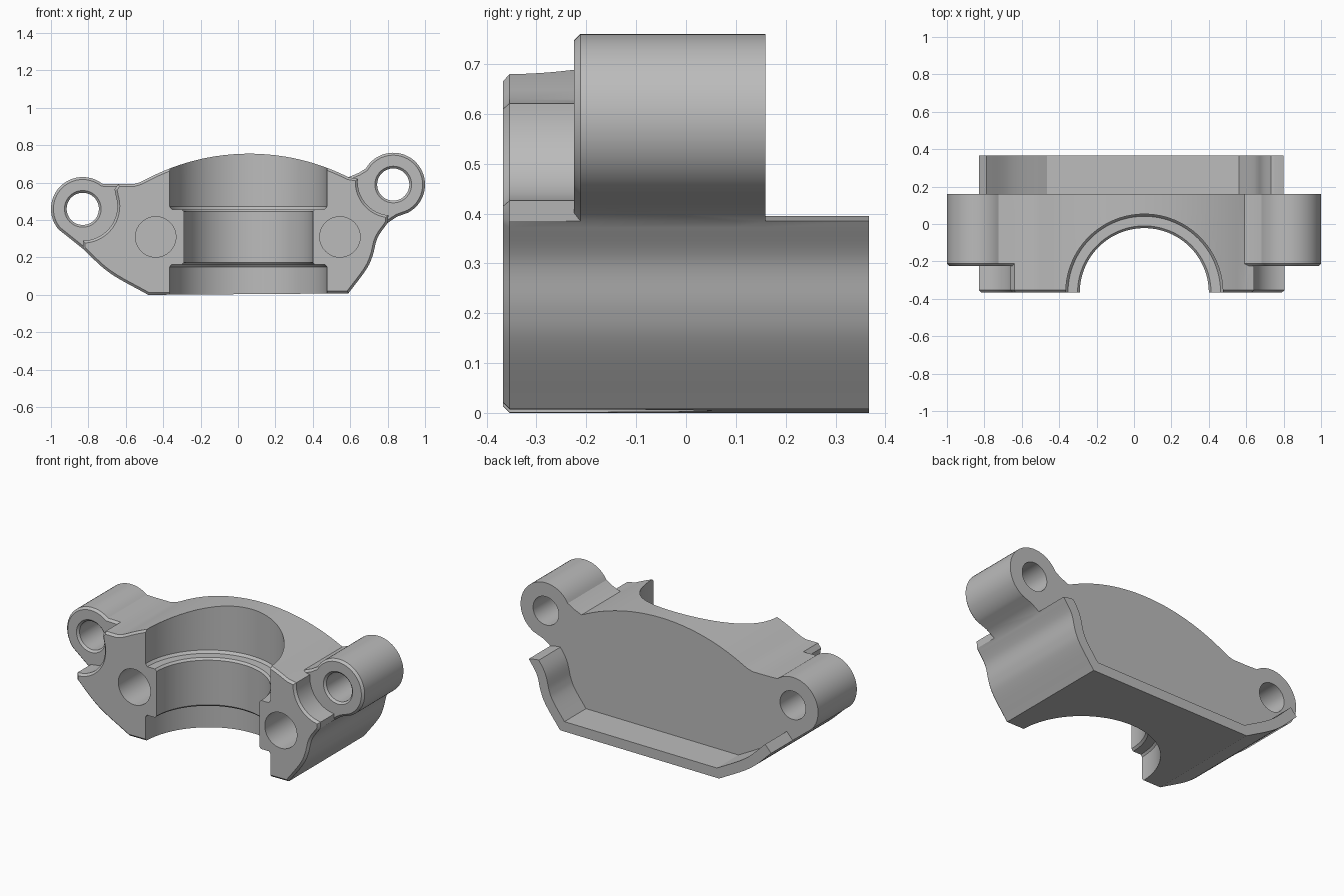
import bpy, bmesh
from math import sin, cos, radians, pi
from mathutils import Vector

if "Cube" in bpy.data.objects:
    bpy.data.objects.remove(bpy.data.objects["Cube"])

grey = bpy.data.materials.new("machined_grey")
grey.use_nodes = True
grey.diffuse_color = (0.5, 0.5, 0.5, 1)
grey.node_tree.nodes["Principled BSDF"].inputs["Base Color"].default_value = grey.diffuse_color


def arc(cx, cz, r, a0, a1, n):
    steps = [radians(a0 + (a1 - a0) * i / n) for i in range(n + 1)]
    return [(cx + r * cos(a), cz + r * sin(a)) for a in steps]


def spline(pts, n=6):
    """Smooth curve through the points (Catmull-Rom)."""
    p = [Vector(q) for q in pts]
    p = [2 * p[0] - p[1]] + p + [2 * p[-1] - p[-2]]
    out = []
    for a, b, c, d in zip(p, p[1:], p[2:], p[3:]):
        for i in range(n):
            t = i / n
            out.append(tuple(0.5 * (2 * b + (c - a) * t + (2 * a - 5 * b + 4 * c - d) * t * t
                                    + (3 * b - a - 3 * c + d) * t ** 3)))
    return out + [tuple(p[-2])]


def offset(pts, d, closed=True):
    """Shift an anticlockwise outline inwards with mitred corners."""
    out, n = [], len(pts)
    for i in range(n):
        here = Vector(pts[i])
        prev, nxt = Vector(pts[i - 1]), Vector(pts[(i + 1) % n])
        u, v = (here - prev).normalized(), (nxt - here).normalized()
        if not closed and i == 0:
            u = v
        if not closed and i == n - 1:
            v = u
        m = Vector((-u.y - v.y, u.x + v.x))
        m *= 2 * d / max(m.length_squared, 1.0)
        out.append(tuple(here + m))
    return out


def skin(name, rings):
    """Closed solid from matching rings of 3D points."""
    bm = bmesh.new()
    vs = [[bm.verts.new(p) for p in ring] for ring in rings]
    n = len(vs[0])
    for a, b in zip(vs, vs[1:]):
        for i in range(n):
            j = (i + 1) % n
            bm.faces.new((a[i], a[j], b[j], b[i]))
    bm.faces.new(vs[0])
    bm.faces.new(vs[-1])
    bmesh.ops.recalc_face_normals(bm, faces=bm.faces[:])
    me = bpy.data.meshes.new(name)
    bm.to_mesh(me)
    bm.free()
    me.materials.append(grey)
    ob = bpy.data.objects.new(name, me)
    bpy.context.collection.objects.link(ob)
    return ob


def prism(name, pts, y0, y1, chamfer=0.0):
    def ring(outline, y):
        return [(x, y, z) for x, z in outline]
    rings = [ring(pts, y0), ring(pts, y1)]
    if chamfer:
        rings = [ring(offset(pts, chamfer), y0), ring(pts, y0 + chamfer), ring(pts, y1)]
    return skin(name, rings)


def lathe(name, profile, place, n=64):
    """Turned solid: profile of (radius, height); place maps local to world."""
    turn = [2 * pi * i / n for i in range(n)]
    return skin(name, [[place(r * cos(a), r * sin(a), h) for a in turn] for r, h in profile])


def combine(target, other, operation):
    mod = target.modifiers.new(other.name, "BOOLEAN")
    mod.operation, mod.solver, mod.object = operation, "EXACT", other
    bpy.ops.object.select_all(action="DESELECT")
    bpy.context.view_layer.objects.active = target
    target.select_set(True)
    bpy.ops.object.modifier_apply(modifier=mod.name)
    bpy.data.objects.remove(other)


FRONT, STEP, BACK, END = -0.367, -0.225, 0.16, 0.367
EARS = [(-0.83, 0.46), (0.83, 0.59)]
EAR_R, BEVEL = 0.17, 0.013

# Outline pieces shared by the body, the front block and the rear lip
left_flank = spline([(-0.83, 0.247), (-0.687, 0.118), (-0.48, 0.0)])
right_flank = spline([(0.59, 0.008), (0.685, 0.135), (0.72, 0.21), (0.746, 0.305), (0.8, 0.385)])
crest = arc(0.06, -0.425, 1.18, 63.3, 118.3, 28)
shoulder = [(-0.53, 0.6), (-0.56, 0.592)]

# Body with both bolt ears
outline = (left_flank + right_flank + [(0.85, 0.418)]
           + arc(*EARS[1], EAR_R, -62, 150, 36) + [(0.645, 0.652)]
           + crest + shoulder + [(-0.66, 0.592)]
           + arc(*EARS[0], EAR_R, 52, 220, 30))
body = prism("bearing_cap", outline, STEP, BACK, BEVEL)

# Front block, scooped around the ears
front = (left_flank + right_flank + arc(0.82, 0.605, 0.18, -95, -185, 16)
         + crest + shoulder + [(-0.64, 0.592), (-0.66, 0.565)]
         + arc(-0.83, 0.475, 0.185, 18, -90, 18))
combine(body, prism("front_block", front, FRONT, 0.08, BEVEL), "UNION")

# Rear lip following the lower edge
rim = left_flank + right_flank
inner = [(x, min(z, 0.395)) for x, z in offset(rim, 0.06, closed=False)]
combine(body, prism("rear_lip", rim + inner[::-1], 0.1, END), "UNION")

# Stepped half bore
bore = [(0.42, -0.2), (0.42, 0.15), (0.41, 0.162), (0.357, 0.162), (0.345, 0.174),
        (0.345, 0.445), (0.357, 0.457), (0.408, 0.457), (0.42, 0.472), (0.42, 1.0)]
combine(body, lathe("bore_cutter", bore, lambda a, b, h: (0.055 + a, FRONT + b, h), 128),
        "DIFFERENCE")


def drill(x, z, profile):
    combine(body, lathe("drill_cutter", profile, lambda a, b, h: (x + a, h, z + b)), "DIFFERENCE")


# Ear through holes with countersunk mouths
for x, z in EARS:
    drill(x, z, [(0.108, STEP - 0.01), (0.086, STEP + 0.012), (0.086, BACK + 0.1)])

# Blind bolt holes in the split face
for x in (-0.44, 0.545):
    drill(x, 0.31, [(0.108, FRONT - 0.05), (0.108, 0.0)])

body.select_set(True)
bpy.context.view_layer.objects.active = body
bpy.ops.object.shade_smooth_by_angle(angle=radians(25))
